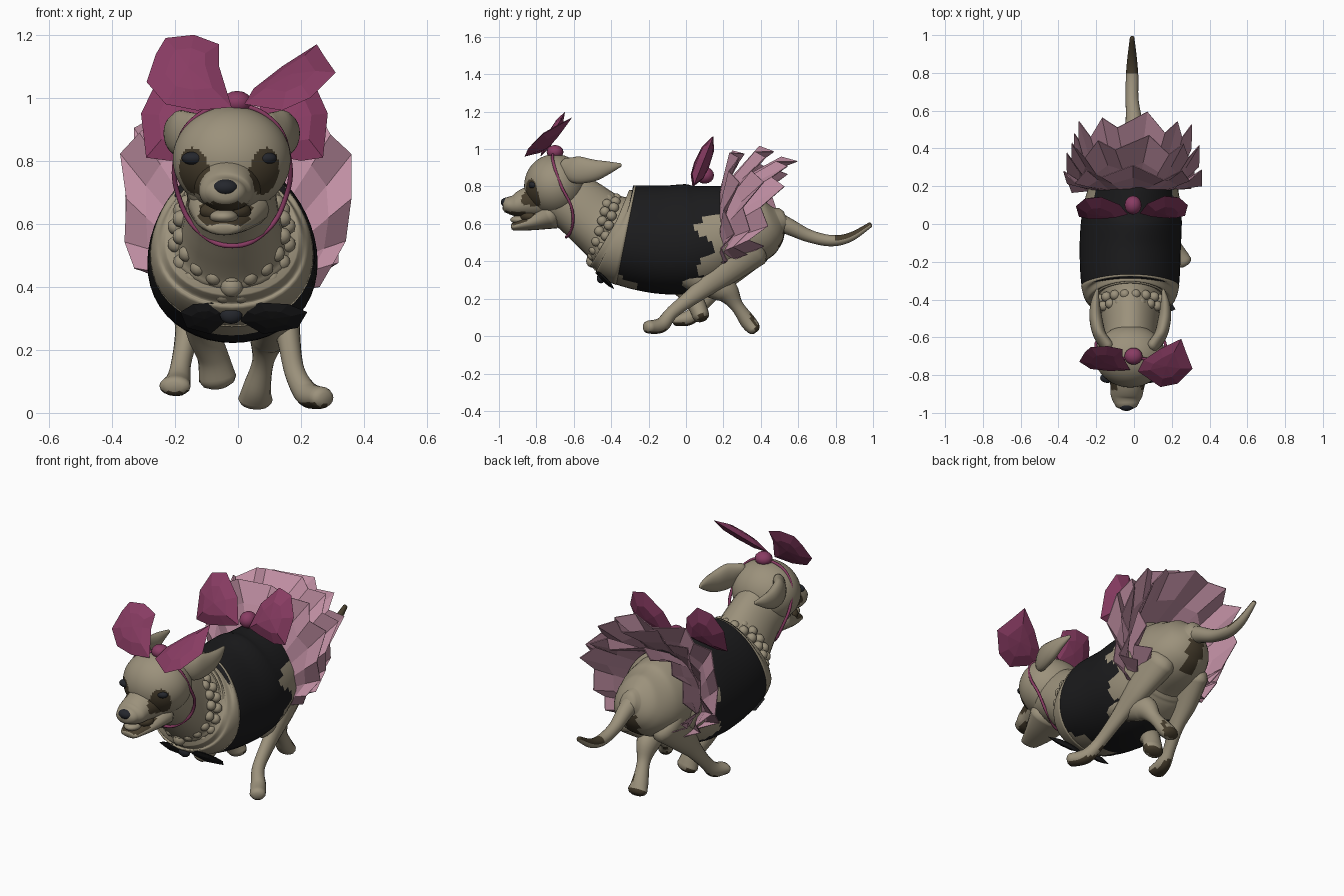
import bpy, bmesh, math
from mathutils import Vector, Matrix

if "Cube" in bpy.data.objects:
    bpy.data.objects.remove(bpy.data.objects["Cube"])


def material(name, r, g, b):
    mat = bpy.data.materials.new(name)
    mat.use_nodes = True
    mat.diffuse_color = (r, g, b, 1)
    mat.node_tree.nodes["Principled BSDF"].inputs["Base Color"].default_value = (r, g, b, 1)
    return mat


FUR = material("tan fur", .33, .285, .2)
BROWN = material("dark brown fur", .06, .045, .025)
BLACK = material("black cloth", .011, .011, .012)
SHINE = material("charcoal", .018, .02, .026)
MAGENTA = material("magenta satin", .25, .045, .125)
PINK = material("pink tulle", .52, .27, .36)


def finish(name, bm, mats, rule=None, smooth=True):
    """Turn a bmesh into an object, colouring its faces by an optional rule."""
    bmesh.ops.recalc_face_normals(bm, faces=bm.faces[:])
    bm.normal_update()
    for face in bm.faces:
        face.smooth = smooth
        if rule and rule(face.calc_center_median(), face.normal):
            face.material_index = 1
    mesh = bpy.data.meshes.new(name)
    bm.to_mesh(mesh)
    bm.free()
    for mat in mats:
        mesh.materials.append(mat)
    obj = bpy.data.objects.new(name, mesh)
    bpy.context.collection.objects.link(obj)
    return obj


def spline(sections, steps):
    """Smooth interpolation through (x, y, z, width, height) sections."""
    rows = [Vector(s) for s in sections]
    rows = [rows[0]] + rows + [rows[-1]]
    out = []
    for a, b, c, d in zip(rows, rows[1:], rows[2:], rows[3:]):
        for k in range(steps):
            t = k / steps
            out.append(b + (c - a) * (t / 2) + (a * 2 - b * 5 + c * 4 - d) * (t * t / 2)
                       + (b * 3 - a - c * 3 + d) * (t ** 3 / 2))
    return out + [rows[-1]]


def loft(name, rows, mats, rule=None, sides=20, rounded=True, egg=0):
    """Skin elliptical rings set square to the path; egg narrows their upper half."""
    bm = bmesh.new()
    centres = [Vector(r[:3]) for r in rows]
    frames = []
    for i, c in enumerate(centres):
        tangent = (centres[min(i + 1, len(rows) - 1)] - centres[max(i - 1, 0)]).normalized()
        side = Vector((1, 0, 0))
        side = (side - tangent * side.dot(tangent)).normalized()
        frames.append((c, side, side.cross(tangent), rows[i][3], rows[i][4], tangent))
    if rounded:
        for end, sign in ((0, -1), (-1, 1)):
            c, side, up, w, h, tangent = frames[end]
            for grow, shrink in ((.4, .85), (.65, .5)):
                extra = (c + tangent * sign * grow * min(w, h), side, up, w * shrink, h * shrink, tangent)
                if sign < 0:
                    frames.insert(0, extra)
                else:
                    frames.append(extra)
    rings = []
    for c, side, up, w, h, tangent in frames:
        angles = [math.tau * k / sides for k in range(sides)]
        rings.append([bm.verts.new(c + side * math.cos(a) * w * (1 - egg * math.sin(a)) + up * math.sin(a) * h)
                      for a in angles])
    for low, high in zip(rings, rings[1:]):
        for k in range(sides):
            n = (k + 1) % sides
            bm.faces.new((low[k], low[n], high[n], high[k]))
    bm.faces.new(rings[0])
    bm.faces.new(rings[-1])
    return finish(name, bm, mats, rule)


def ball(name, centre, size, mats, rule=None, detail=16):
    bm = bmesh.new()
    bmesh.ops.create_uvsphere(bm, u_segments=detail * 2, v_segments=detail, radius=1,
                              matrix=Matrix.Translation(centre) @ Matrix.Diagonal((*size, 1)))
    return finish(name, bm, mats, rule)


def lobe(name, outline, depth, slope, mats, bulge, skew=0):
    """Puffed bow loop: an (x, z) outline on a plane leaning back by slope and turned by skew."""
    bm = bmesh.new()
    mid = sum((Vector(p) for p in outline), Vector((0, 0))) / len(outline)
    normal = Vector((-skew, 1, -slope)).normalized()

    def place(p, lift):
        y = depth + slope * (p.y - mid.y) + skew * (p.x - mid.x)
        return bm.verts.new(Vector((p.x, y, p.y)) + normal * lift)

    rim = [place(Vector(p), 0) for p in outline]
    count = len(rim)
    for sign in (-1, 1):
        inner = [place(mid.lerp(Vector(p), .55), sign * bulge * .8) for p in outline]
        centre = place(mid, sign * bulge)
        for k in range(count):
            n = (k + 1) % count
            bm.faces.new((rim[k], rim[n], inner[n], inner[k]))
            bm.faces.new((inner[k], inner[n], centre))
    return finish(name, bm, mats, smooth=False)


# Body, collar and dress share one run of sections
trunk = spline([(-.03, -.70, .77, .14, .15), (-.02, -.58, .70, .14, .16), (-.02, -.47, .615, .155, .175),
                (-.02, -.41, .575, .175, .195), (-.02, -.385, .562, .205, .215), (-.02, -.32, .54, .235, .25),
                (-.02, -.12, .515, .245, .27), (-.01, .05, .525, .24, .27), (0, .2, .56, .21, .225),
                (0, .35, .57, .185, .19), (0, .45, .6, .13, .14), (0, .5, .62, .06, .07)], 8)


def garment(name, start, end, grow, mats, rule=None):
    rows = [r + Vector((0, 0, 0, grow, grow)) for r in trunk if start <= r[1] <= end]
    return loft(name, rows, mats, rule, sides=48, rounded=False, egg=.15)


loft("body", trunk, [FUR, BROWN], lambda c, n: c.y > .43 and c.z < .56 and abs(c.x) < .05, sides=28, egg=.15)
garment("collar", -.40, -.31, .022, [FUR])
garment("dress", -.335, .24, .02, [BLACK, FUR],
        lambda c, n: (c.z < .66 and c.y > .1 + .05 * math.sin(c.z * 30))
        or (c.y < -.25 and c.z < .33 and abs(c.x - .02) < .12))

# Tail with a dark upper tip
tail = [(0, .44, .63, .06, .06), (0, .54, .59, .045, .045), (-.01, .66, .535, .034, .034),
        (-.01, .78, .51, .033, .03), (-.01, .88, .53, .025, .024), (-.01, .985, .595, .012, .014)]
loft("tail", spline(tail, 6), [FUR, BROWN], lambda c, n: c.y > .79 and n.z > 0)

# Legs: hind pair reaching forward, front pair swept back
sole = lambda c, n: c.z < .1 and n.z < -.6
legs = {
    "left_hind_leg": ([(.11, .33, .48, .085, .13), (.14, .2, .35, .06, .085), (.16, .07, .24, .038, .05),
                       (.18, -.07, .13, .033, .035), (.22, -.13, .06, .04, .04), (.265, -.2, .048, .042, .035)], sole),
    "right_hind_leg": ([(-.12, .33, .48, .075, .13), (-.15, .24, .36, .06, .085), (-.16, .16, .26, .04, .05),
                        (-.18, .08, .16, .032, .035), (-.19, .02, .1, .04, .04), (-.2, -.05, .085, .05, .032)], sole),
    "left_front_leg": ([(.12, .0, .36, .08, .1), (.11, .12, .28, .065, .07), (.095, .21, .245, .06, .068),
                        (.08, .27, .165, .035, .036), (.06, .33, .08, .045, .042), (.055, .36, .043, .055, .038)],
                       lambda c, n: c.y > .345 and n.y > .2 and n.z < .5),
    "right_front_leg": ([(-.12, -.1, .36, .07, .09), (-.11, -.01, .26, .055, .06),
                         (-.08, .05, .18, .05, .05), (-.065, .08, .11, .06, .045)],
                        lambda c, n: c.y > .07 and n.z < -.1),
}
for name, (path, rule) in legs.items():
    loft(name, spline(path, 6), [FUR, BROWN], rule, sides=16)


# Head with dark patches round and below the eyes
def eye_patch(c, n):
    inward = .115 - (.81 - c.z) * .1
    return c.y < -.74 and ((abs(c.x + .028) - inward) / .047) ** 2 + ((c.z - .768) / .074) ** 2 < 1


ball("skull", (-.02, -.70, .805), (.187, .165, .168), [FUR, BROWN], eye_patch, 64)
muzzle = [(-.03, -.76, .73, .12, .1), (-.035, -.85, .715, .092, .08), (-.04, -.91, .70, .083, .06),
          (-.04, -.95, .70, .065, .045)]
loft("muzzle", spline(muzzle, 10), [FUR, BROWN],
     lambda c, n: (n.z < -.7 and c.y < -.86) or (c.y > -.88 and eye_patch(c, n)), sides=40)
jaw = [(-.03, -.72, .65, .13, .08), (-.04, -.82, .61, .095, .045), (-.045, -.92, .585, .055, .022)]
loft("lower_jaw", spline(jaw, 6), [FUR, BROWN], lambda c, n: c.y < -.8 and n.z > .6)
ball("mouth_lining", (-.04, -.83, .64), (.082, .06, .04), [BROWN])
ball("tongue", (-.045, -.885, .622), (.045, .055, .024), [FUR])
ball("nose", (-.04, -.96, .715), (.041, .03, .026), [SHINE])
for side, name in ((1, "left"), (-1, "right")):
    ball(name + "_eye", (-.028 + side * .113, -.815, .808), (.038, .026, .021), [SHINE])
    ear = [(.095, -.65, .91, .03, .045), (.14, -.59, .89, .034, .072), (.162, -.5, .886, .034, .06),
           (.165, -.42, .9, .024, .036), (.155, -.35, .915, .008, .01)]
    loft(name + "_ear", spline([(-.02 + side * (x + .02), *rest) for x, *rest in ear], 5), [FUR])

# Ribbon round the face
half = [(0, -.71, .975), (.125, -.71, .93), (.18, -.67, .81), (.168, -.61, .68), (.105, -.61, .575), (0, -.64, .53)]
loop = half + [(-x, y, z) for x, y, z in half[-2:0:-1]]
curve = bpy.data.curves.new("head_ribbon", "CURVE")
curve.dimensions = "3D"
curve.bevel_depth = .008
curve.bevel_resolution = 2
strand = curve.splines.new("BEZIER")
strand.bezier_points.add(len(loop) - 1)
for point, (x, y, z) in zip(strand.bezier_points, loop):
    point.co = (x - .018, y, z)
    point.handle_left_type = point.handle_right_type = "AUTO"
strand.use_cyclic_u = True
curve.materials.append(MAGENTA)
bpy.context.collection.objects.link(bpy.data.objects.new("head_ribbon", curve))

# Bows
lobe("head_bow_right", [(-.02, .97), (-.06, 1.1), (-.06, 1.17), (-.14, 1.2), (-.23, 1.19), (-.26, 1.14),
                        (-.29, 1.05), (-.23, .98), (-.13, .96)], -.71, .55, [MAGENTA], .025)
lobe("head_bow_left", [(.02, .98), (.05, 1.03), (.14, 1.1), (.25, 1.17), (.275, 1.13), (.31, 1.08),
                       (.23, 1), (.14, .96)], -.74, 1.45, [MAGENTA], .025, -.45)
ball("head_bow_knot", (-.003, -.70, .985), (.048, .045, .037), [MAGENTA], detail=8)
back_loop = [(.03, .84), (.07, .97), (.16, 1.07), (.24, 1.05), (.285, .95), (.27, .81), (.2, .8), (.1, .82)]
lobe("back_bow_left", back_loop, .085, .4, [MAGENTA], .04)
lobe("back_bow_right", [(-x * 1.08, z) for x, z in back_loop], .08, .4, [MAGENTA], .04)
ball("back_bow_knot", (-.005, .1, .86), (.045, .05, .045), [MAGENTA], detail=8)
tie_loop = [(.03, .33), (.09, .35), (.18, .345), (.24, .32), (.21, .27), (.1, .25), (.03, .29)]
for side, name in ((1, "left"), (-1, "right")):
    lobe("chest_bow_" + name, [(-.02 + side * x * (.84 + side * .16), z) for x, z in tie_loop],
         -.44, -1, [BLACK], .014)
ball("chest_bow_knot", (-.022, -.455, .31), (.036, .022, .028), [SHINE], detail=6)

# Two strings of beads hanging round the neck
lean = Vector((0, .27, .96))
for name, y, z, width, drop, count in (("upper_beads", -.455, .59, .163, .175, 18),
                                       ("lower_beads", -.42, .565, .178, .2, 20)):
    bm = bmesh.new()
    for k in range(count):
        a = math.tau * (k + .5) / count
        height = math.sin(a) * drop * (.9 if math.sin(a) > 0 else 1)
        spot = Vector((-.02 + math.cos(a) * width, y, z)) + lean * height
        bmesh.ops.create_icosphere(bm, subdivisions=2, radius=.028, matrix=Matrix.Translation(spot))
    finish(name, bm, [FUR])
ball("pendant_bead", (-.02, -.5, .40), (.036, .034, .034), [FUR], detail=8)


# Pleated skirt layers flaring from the waist, squarer towards the hem
def ruffle(name, wide, centre_z, tall, side_y, tilt, pleats, wave):
    bm = bmesh.new()
    rings = []
    for t in (0, .5, 1):
        ring = []
        for k in range(pleats * 2):
            a = math.tau * k / (pleats * 2)
            across, rise = (math.copysign(abs(v) ** (1 - .3 * t), v) for v in (math.cos(a), math.sin(a)))
            fold = (1 if k % 2 else -1) * t * wave * (.75 + .3 * math.sin(k * 1.7))
            flare = 1 + t * .05 * math.sin(k * 2.3)
            x = across * (.22 + (wide - .22) * t) * flare
            z = .56 + (centre_z - .56) * t + rise * (.225 + (tall - .225) * t) * flare
            y = .18 + (side_y + tilt * math.sin(a) - .18) * t + fold
            ring.append(bm.verts.new((x - .005, y, z)))
        rings.append(ring)
    for low, high in zip(rings, rings[1:]):
        for k in range(len(low)):
            n = (k + 1) % len(low)
            bm.faces.new((low[k], low[n], high[n], high[k]))
    obj = finish(name, bm, [PINK], smooth=False)
    obj.modifiers.new("thickness", "SOLIDIFY").thickness = .005


ruffle("front_ruffle", .365, .68, .31, .23, .04, 10, .04)
ruffle("middle_ruffle", .35, .69, .315, .34, .08, 11, .05)
ruffle("rear_ruffle", .31, .69, .26, .44, .1, 11, .055)
